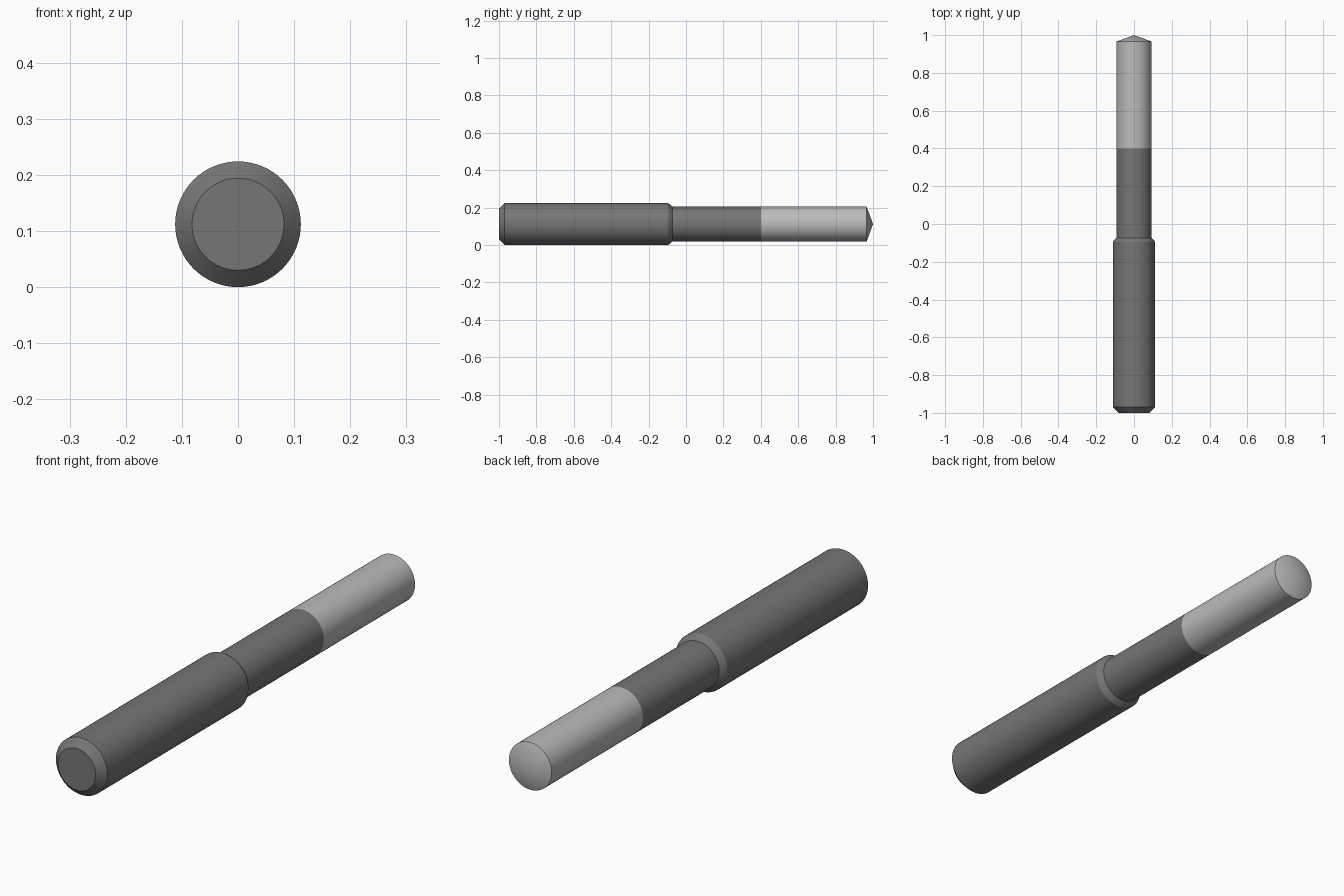
import bpy, bmesh, math

if "Cube" in bpy.data.objects:
    bpy.data.objects.remove(bpy.data.objects["Cube"])

R = 0.112       # handle radius, also axis height
r = 0.093       # shaft radius
SIDES = 64


def material(name, v):
    m = bpy.data.materials.new(name)
    m.diffuse_color = (v, v, v, 1)
    m.use_nodes = True
    m.node_tree.nodes["Principled BSDF"].inputs["Base Color"].default_value = m.diffuse_color
    return m


def lathe(name, profile, mat):
    """Revolve (radius, y) points around the long y axis."""
    bm = bmesh.new()
    rings = []
    for rad, y in profile:
        if rad == 0:
            rings.append([bm.verts.new((0, y, R))])
        else:
            rings.append([bm.verts.new((rad * math.cos(a), y, R + rad * math.sin(a)))
                          for a in (2 * math.pi * i / SIDES for i in range(SIDES))])
    for a, b in zip(rings, rings[1:]):
        for i in range(SIDES):
            j = (i + 1) % SIDES
            if len(b) == 1:
                bm.faces.new((a[i], a[j], b[0]))
            else:
                bm.faces.new((a[i], a[j], b[j], b[i]))
    # flat end caps
    for ring in (rings[0], rings[-1]):
        if len(ring) > 1:
            bm.faces.new(ring)
    bmesh.ops.recalc_face_normals(bm, faces=bm.faces)
    me = bpy.data.meshes.new(name)
    bm.to_mesh(me)
    bm.free()
    ob = bpy.data.objects.new(name, me)
    bpy.context.collection.objects.link(ob)
    me.materials.append(mat)
    bpy.ops.object.select_all(action='DESELECT')
    ob.select_set(True)
    bpy.context.view_layer.objects.active = ob
    bpy.ops.object.shade_smooth_by_angle(angle=math.radians(30))
    return ob


dark = material("dark_steel", 0.18)
light = material("bright_steel", 0.5)

# Chamfered handle stepping down to the shaft
lathe("handle_and_shaft", [(0.082, -1), (R, -0.97), (R, -0.096),
                           (0.106, -0.086), (r, -0.073), (r, 0.4)], dark)
# Bright working end with a shallow conical point
lathe("working_tip", [(r, 0.4), (r, 0.966), (0, 1)], light)
